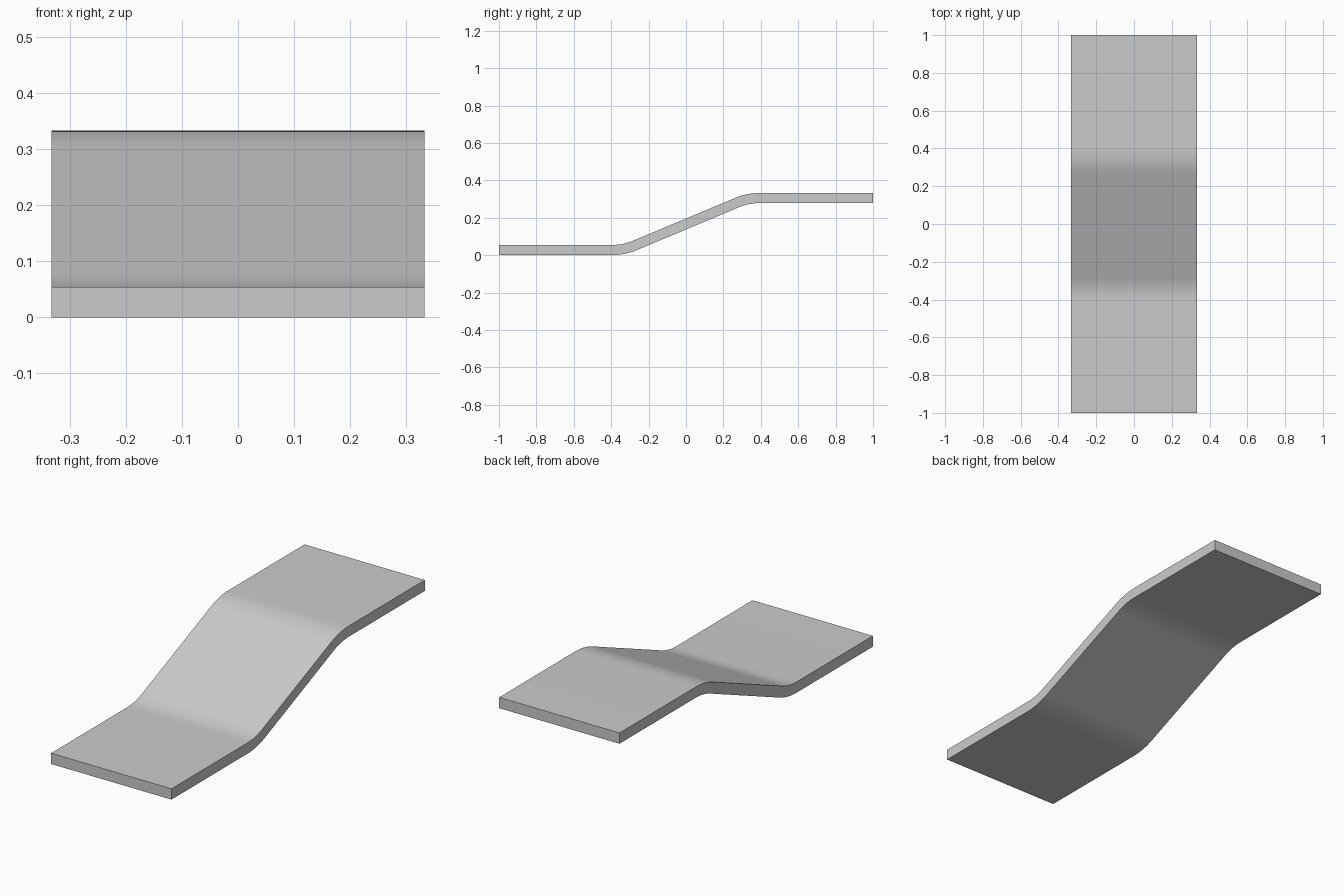
import bpy, bmesh, math
from mathutils import Vector

if "Cube" in bpy.data.objects:
    bpy.data.objects.remove(bpy.data.objects["Cube"])

W, T, H = 0.3325, 0.054, 0.333    # half width, thickness, total height
CORNER, TAN = 1 / 3, 0.065        # bend position and tangent length of the bend
SEGS = 8

rise = H - T
angle = math.atan2(rise, 2 * CORNER)
radius = TAN / math.tan(angle / 2)

# Centre line of the lower half as (point, slope angle), then point-mirrored
path = [(Vector((-1, T / 2)), 0.0)]
for i in range(SEGS + 1):
    a = angle * i / SEGS
    path.append((Vector((-CORNER - TAN + radius * math.sin(a),
                         T / 2 + radius * (1 - math.cos(a)))), a))
path += [(Vector((-p.x, H - p.y)), a) for p, a in reversed(path)]

# Offset both ways for a constant-thickness profile
normals = [Vector((-math.sin(a), math.cos(a))) * T / 2 for _, a in path]
top = [p + n for (p, _), n in zip(path, normals)]
bottom = [p - n for (p, _), n in zip(path, normals)]

# Skin the sheet across its width
bm = bmesh.new()
rings = []
for t, b in zip(top, bottom):
    rings.append([bm.verts.new((x, q.x, q.y)) for x, q in ((-W, t), (W, t), (W, b), (-W, b))])
for r, s in zip(rings, rings[1:]):
    for k in range(4):
        j = (k + 1) % 4
        bm.faces.new((r[k], r[j], s[j], s[k]))
bm.faces.new(rings[0])
bm.faces.new(rings[-1])
bmesh.ops.recalc_face_normals(bm, faces=bm.faces)

mesh = bpy.data.meshes.new("ramp_panel")
bm.to_mesh(mesh)
bm.free()
ramp = bpy.data.objects.new("ramp_panel", mesh)
bpy.context.collection.objects.link(ramp)
bpy.context.view_layer.objects.active = ramp
ramp.select_set(True)
bpy.ops.object.shade_smooth_by_angle(angle=math.radians(30))
